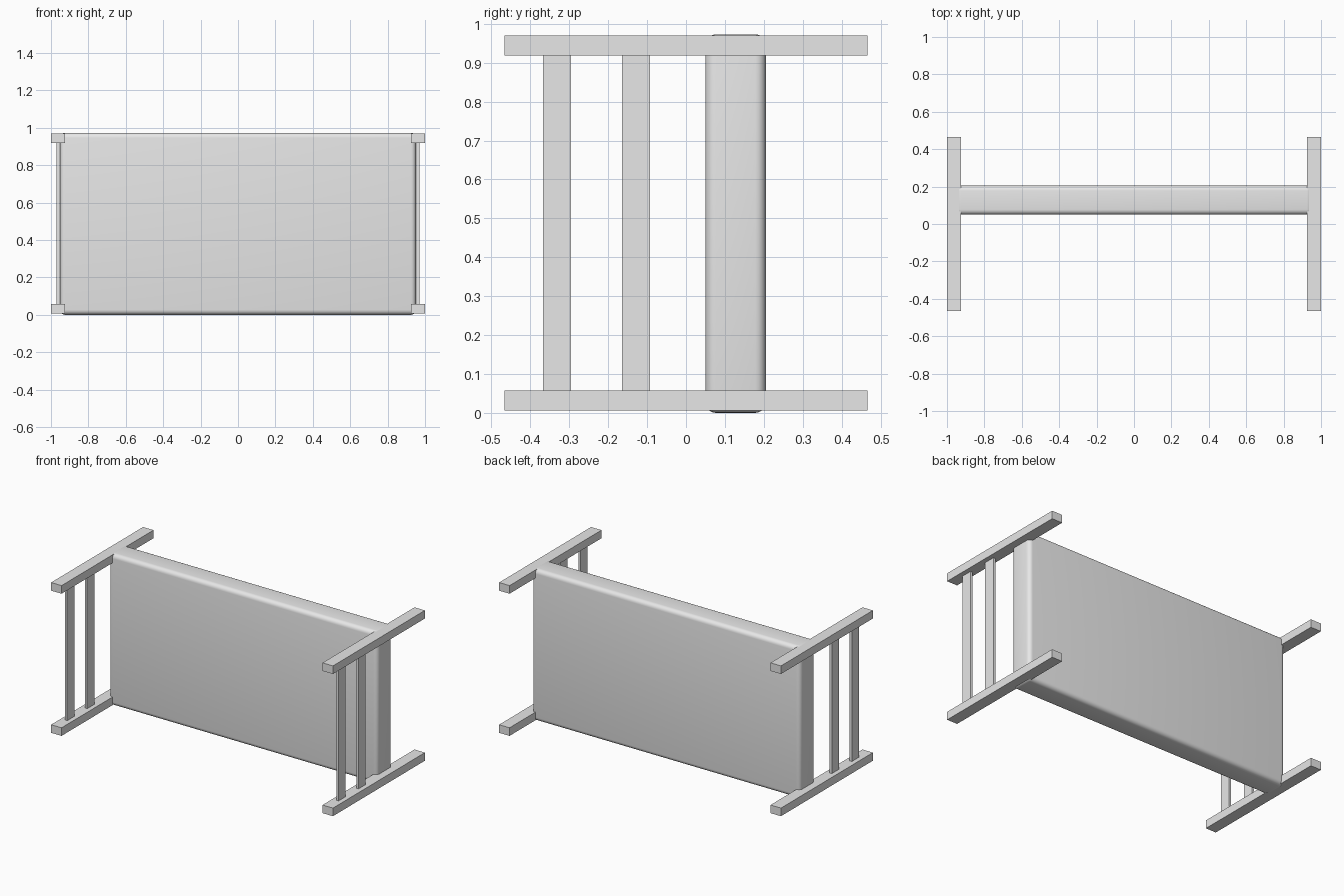
import bpy
import math

cube = bpy.data.objects.get("Cube")
if cube:
    bpy.data.objects.remove(cube, do_unlink=True)

# Single plain material
grey = bpy.data.materials.new("light_grey")
grey.use_nodes = True
colour = (0.8, 0.8, 0.8, 1)
grey.diffuse_color = colour
grey.node_tree.nodes["Principled BSDF"].inputs["Base Color"].default_value = colour


def box(name, x, y, z):
    """Box spanning the given (low, high) range on each axis."""
    spans = (x, y, z)
    bpy.ops.mesh.primitive_cube_add(size=1, location=[(a + b) / 2 for a, b in spans])
    obj = bpy.context.object
    obj.name = name
    obj.scale = [b - a for a, b in spans]
    bpy.ops.object.transform_apply(location=False, rotation=False, scale=True)
    obj.data.materials.append(grey)
    return obj


# Rounded central slab
slab = box("slab", (-0.952, 0.952), (0.05, 0.205), (0, 0.973))
bevel = slab.modifiers.new("rounded_edges", "BEVEL")
bevel.width = 0.027
bevel.segments = 5
bpy.ops.object.modifier_apply(modifier=bevel.name)
bpy.ops.object.shade_smooth_by_angle(angle=math.radians(40))

# End frames: two long rails joined by two thin slats
for side, s in (("right", -1), ("left", 1)):
    rail_x = sorted((s * 0.926, s))
    slat_x = sorted((s * 0.955, s * 0.97))
    for level, z in (("lower", 0.006), ("upper", 0.918)):
        box(f"{side}_{level}_rail", rail_x, (-0.466, 0.466), (z, z + 0.052))
    for place, y in (("front", -0.331), ("middle", -0.128)):
        box(f"{side}_{place}_slat", slat_x, (y - 0.036, y + 0.036), (0.05, 0.925))
